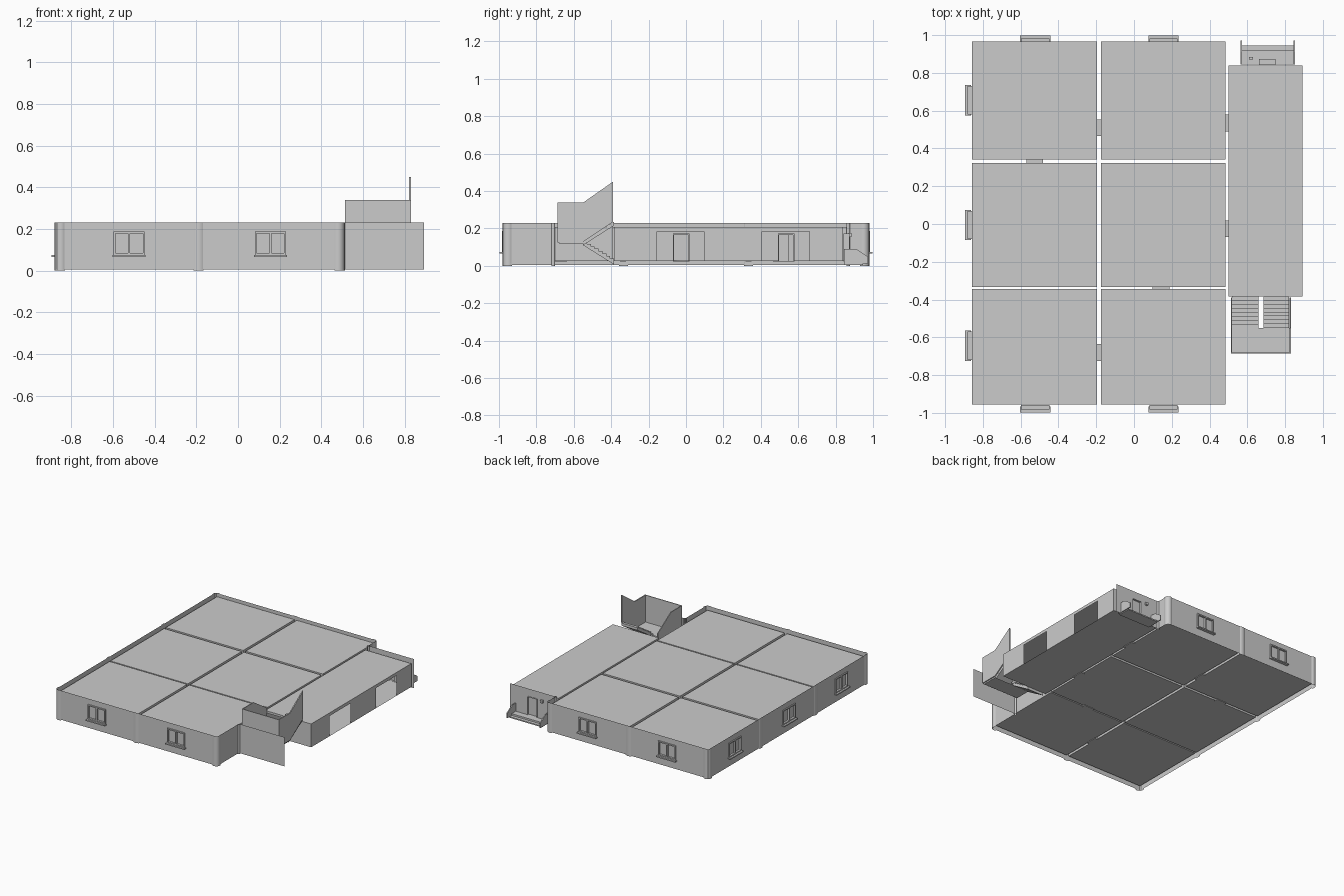
import bpy, bmesh, math

if "Cube" in bpy.data.objects:
    bpy.data.objects.remove(bpy.data.objects["Cube"])

FL, CEIL, TOP = 0.027, 0.207, 0.23          # floor, ceiling and parapet heights
WX0, WX1, WY = -0.874, 0.505, 0.974         # outer wall planes


def make(name, build, smooth=False):
    bm = bmesh.new()
    build(bm)
    bmesh.ops.remove_doubles(bm, verts=bm.verts, dist=1e-5)
    me = bpy.data.meshes.new(name)
    bm.to_mesh(me)
    bm.free()
    if smooth:
        for p in me.polygons:
            p.use_smooth = True
    ob = bpy.data.objects.new(name, me)
    bpy.context.collection.objects.link(ob)
    return ob


def face(bm, pts):
    bm.faces.new([bm.verts.new(p) for p in pts])


def at(axis, c, a, z):
    """Point on a plane: axis is the plane normal, c its offset, a runs along it."""
    return (c, a, z) if axis == 'x' else (a, c, z)


def box(bm, x0, x1, y0, y1, z0, z1):
    vs = bmesh.ops.create_cube(bm, size=1)['verts']
    for v in vs:
        v.co = ((x0 + x1) / 2 + v.co.x * (x1 - x0), (y0 + y1) / 2 + v.co.y * (y1 - y0),
                (z0 + z1) / 2 + v.co.z * (z1 - z0))


def slab(bm, axis, c0, c1, a0, a1, z0, z1):
    if axis == 'x':
        box(bm, c0, c1, a0, a1, z0, z1)
    else:
        box(bm, a0, a1, c0, c1, z0, z1)


def extrude_profile(bm, pts, x0, x1):
    """Closed y-z profile given thickness along x."""
    n = len(pts)
    rings = [[bm.verts.new((x, y, z)) for y, z in pts] for x in (x0, x1)]
    bm.faces.new(rings[0])
    bm.faces.new(rings[1][::-1])
    for i in range(n):
        j = (i + 1) % n
        bm.faces.new((rings[0][j], rings[0][i], rings[1][i], rings[1][j]))


# Openings: (axis, wall offset, centre along wall, half width, z0, z1)
windows = [('y', s * 0.965, x, 0.075, 0.075, 0.187) for s in (-1, 1) for x in (-0.523, 0.156)]
windows += [('x', -0.864, y, 0.075, 0.075, 0.187) for y in (-0.645, -0.005, 0.655)]
doors = [(ax, c, a, 0.044, FL, 0.172) for ax, c, a in (
    ('y', 0.333, -0.525), ('x', -0.185, 0.51), ('x', -0.185, -0.68), ('y', -0.338, 0.143),
    ('x', 0.4925, 0.535), ('x', 0.4925, -0.025), ('y', 0.857, 0.705))]
gaps = [('x', 0.893, -0.03, 0.126, FL, 0.183), ('x', 0.893, 0.533, 0.126, FL, 0.183),
        ('y', -0.385, 0.588, 0.07, FL, 0.19)]
openings = windows + doors + gaps


def wall(bm, axis, c, a0, a1, z0, z1):
    """Thin wall that leaves out every opening lying on it."""
    ops = [o for o in openings if o[0] == axis and abs(o[1] - c) < 0.03 and a0 < o[2] < a1]
    us = sorted({a0, a1} | {o[2] + s * o[3] for o in ops for s in (-1, 1)})
    zs = sorted({z0, z1} | {z for o in ops for z in o[4:6]})
    for u, v in zip(us, us[1:]):
        for p, q in zip(zs, zs[1:]):
            m, n = (u + v) / 2, (p + q) / 2
            if not any(abs(m - o[2]) < o[3] and o[4] < n < o[5] for o in ops):
                face(bm, [at(axis, c, *t) for t in ((u, p), (v, p), (v, q), (u, q))])


def room(name, x0, x1, y0, y1):
    def build(bm):
        for z in (FL, CEIL):
            face(bm, [(x0, y0, z), (x1, y0, z), (x1, y1, z), (x0, y1, z)])
        for x in (x0, x1):
            wall(bm, 'x', x, y0, y1, FL, CEIL)
        for y in (y0, y1):
            wall(bm, 'y', y, x0, x1, FL, CEIL)
    make(name, build)


# Rooms with a round lamp and a round rug each
for x0, x1 in ((-0.857, -0.195), (-0.175, 0.485)):
    for y0, y1 in ((-0.955, -0.343), (-0.333, 0.323), (0.342, 0.966)):
        room("room", x0, x1, y0, y1)
        for nm, z in (("ceiling_lamp", CEIL - 0.002), ("floor_disc", FL + 0.002)):
            def disc(bm):
                r = bmesh.ops.create_cone(bm, segments=24, radius1=0.06, radius2=0.06,
                                          depth=0.004, cap_ends=True)
                bmesh.ops.translate(bm, verts=r['verts'], vec=((x0 + x1) / 2, (y0 + y1) / 2, z))
            make(nm, disc)
room("corridor", 0.50, 0.893, -0.383, 0.84)


# Outer walls, open at the top
def outer(bm):
    for s in (-1, 1):
        wall(bm, 'y', s * WY, -0.87, 0.495, 0.005, TOP)
    wall(bm, 'x', WX0, -0.965, 0.965, 0.005, TOP)
    wall(bm, 'x', WX1, -0.965, -0.71, 0.005, TOP)
    wall(bm, 'x', WX1, 0.87, 0.965, 0.005, TOP)
    wall(bm, 'y', -0.71, WX1, 0.893, 0.005, TOP)
    wall(bm, 'y', 0.87, WX1, 0.893, 0.005, TOP)
make("outer_walls", outer)


# Rounded corner pillars and shallow pilasters
def arc(name, x, y, r, mid, half):
    def build(bm):
        n = 10
        pts = [(x + r * math.cos(t), y + r * math.sin(t)) for t in
               (math.radians(mid - half + 2 * half * i / n) for i in range(n + 1))]
        for (a, b), (c, d) in zip(pts, pts[1:]):
            face(bm, [(a, b, 0), (c, d, 0), (c, d, TOP), (a, b, TOP)])
    make(name, build, True)

for x, y, mid in ((-0.85, -0.95, 225), (-0.85, 0.95, 135), (0.481, -0.95, 315), (0.481, 0.95, 45)):
    arc("corner_pillar", x, y, 0.03, mid, 83)
for s in (-1, 1):
    arc("pilaster", -0.19, s * (0.98 - 0.0446), 0.0446, 90 * s, 32)
    arc("pilaster", -0.88 + 0.0446, s * 0.335, 0.0446, 180, 32)
arc("pilaster", 0.505, -0.71, 0.01, 315, 135)
arc("pilaster", 0.505, 0.867, 0.01, 45, 135)

# Windows: frame, mullion, panes, lining and sill
for ax, c, a, w, z0, z1 in windows:
    s = 1 if c > 0 else -1
    def build(bm):
        i, o, t = c - s * 0.006, c + s * 0.018, 0.009
        for u, v in ((a - w, a - w + t), (a + w - t, a + w), (a - t / 2, a + t / 2)):
            slab(bm, ax, i, o, u, v, z0, z1)
        for p, q in ((z0, z0 + t), (z1 - t, z1)):
            slab(bm, ax, i, o, a - w, a + w, p, q)
        g = c + s * 0.003
        face(bm, [at(ax, g, a - w, z0), at(ax, g, a + w, z0), at(ax, g, a + w, z1), at(ax, g, a - w, z1)])
        slab(bm, ax, c, c + s * 0.032, a - w - 0.005, a + w + 0.005, z0 - 0.009, z0)
    make("window", build)

# Door linings
for ax, c, a, w, z0, z1 in doors:
    def build(bm):
        d, t = 0.016, 0.006
        for u, v in ((a - w, a - w + t), (a + w - t, a + w)):
            slab(bm, ax, c - d, c + d, u, v, z0, z1)
        slab(bm, ax, c - d, c + d, a - w, a + w, z1 - t, z1)
        slab(bm, ax, c - d, c + d, a - w, a + w, z0 - 0.004, z0)
    make("door_frame", build)
make("entry_door", lambda bm: box(bm, 0.663, 0.747, 0.853, 0.858, FL, 0.168))
make("entry_lamp", lambda bm: box(bm, 0.61, 0.63, 0.87, 0.885, 0.155, 0.175))


# Stairs: landing and two flights
LAND, Y0, Y1, N = 0.13, -0.55, -0.385, 8

def flight(name, x0, x1, z_end):
    dy, dz = (Y1 - Y0) / N, (z_end - LAND) / N
    pts = [(Y0, LAND)]
    for i in range(N):
        if dz > 0:
            pts += [(Y0 + i * dy, LAND + (i + 1) * dz), (Y0 + (i + 1) * dy, LAND + (i + 1) * dz)]
        else:
            pts += [(Y0 + (i + 1) * dy, LAND + i * dz), (Y0 + (i + 1) * dy, LAND + (i + 1) * dz)]
    pts = pts[1:] if dz > 0 else pts
    pts += [(Y1, z_end - 0.02), (Y0, LAND - 0.02)]
    make(name, lambda bm: extrude_profile(bm, pts, x0, x1))

flight("lower_flight", 0.52, 0.66, FL)
flight("upper_flight", 0.685, 0.82, 0.235)
make("stair_landing", lambda bm: box(bm, 0.515, 0.822, -0.68, Y0, LAND - 0.012, LAND))
make("landing_wall", lambda bm: box(bm, 0.515, 0.825, -0.686, -0.68, LAND - 0.005, 0.338))
up = [(-0.686, 0.128), (Y0, 0.128), (-0.39, 0.235), (-0.39, 0.45), (Y0, 0.338), (-0.686, 0.338)]
down = [(-0.686, 0.128), (Y0, 0.128), (-0.39, FL), (-0.39, 0.235), (Y0, 0.338), (-0.686, 0.338)]
make("upper_side_wall", lambda bm: extrude_profile(bm, up, 0.822, 0.83))
make("lower_side_wall", lambda bm: extrude_profile(bm, down, 0.513, 0.519))

# Back entry steps with side cheeks
def entry(bm):
    box(bm, 0.57, 0.845, 0.845, 0.92, 0.005, FL)
    box(bm, 0.57, 0.845, 0.92, 0.945, 0.005, 0.014)
make("entry_steps", entry)
cheek = [(0.845, 0.012), (0.972, 0.012), (0.972, 0.05), (0.91, 0.09), (0.845, 0.09)]
for x in (0.563, 0.845):
    make("entry_cheek", lambda bm: extrude_profile(bm, cheek, x, x + 0.008))
